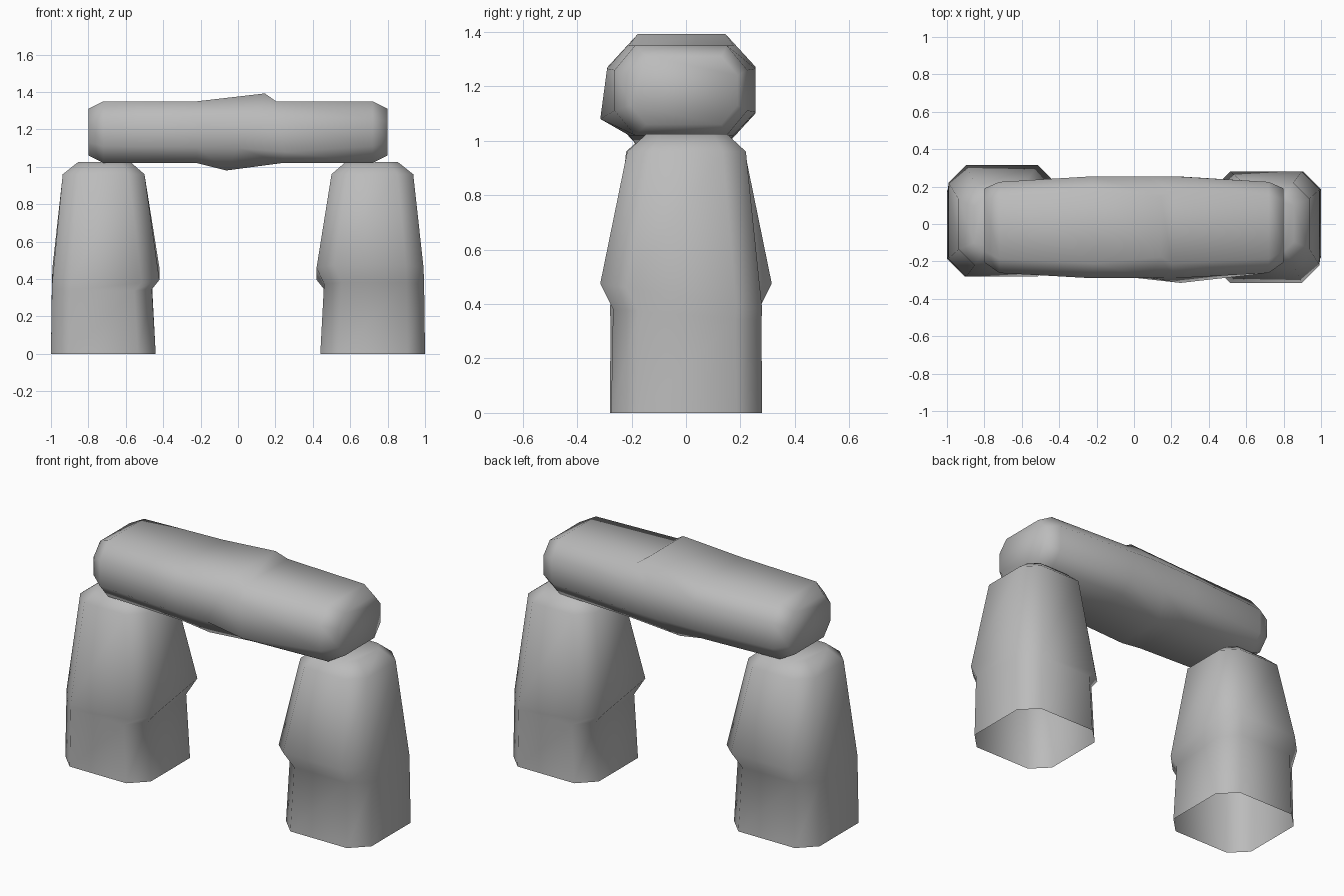
import bpy, bmesh, math
from mathutils import Vector, Matrix

cube = bpy.data.objects.get("Cube")
if cube:
    bpy.data.objects.remove(cube, do_unlink=True)

stone = bpy.data.materials.new("grey stone")
stone.use_nodes = True
GREY = (0.5, 0.5, 0.5, 1)
stone.diffuse_color = GREY
stone.node_tree.nodes["Principled BSDF"].inputs["Base Color"].default_value = GREY


def octagon(a0, a1, b0, b1, ca, cb):
    """Rectangle with cut corners, counter-clockwise."""
    return [(a1, b0 + cb), (a1, b1 - cb), (a1 - ca, b1), (a0 + ca, b1),
            (a0, b1 - cb), (a0, b0 + cb), (a0 + ca, b0), (a1 - ca, b0)]


def loft(name, rings, cap_start):
    """Skin a stack of rings into one smooth stone."""
    bm = bmesh.new()
    loops = [[bm.verts.new(p) for p in ring] for ring in rings]
    for low, high in zip(loops, loops[1:]):
        for i in range(len(low)):
            j = (i + 1) % len(low)
            bm.faces.new((low[i], low[j], high[j], high[i]))
    bm.faces.new(loops[-1])
    if cap_start:
        bm.faces.new(loops[0][::-1])
    mesh = bpy.data.meshes.new(name)
    bm.to_mesh(mesh)
    bm.free()
    mesh.materials.append(stone)
    obj = bpy.data.objects.new(name, mesh)
    bpy.context.collection.objects.link(obj)
    bpy.ops.object.select_all(action='DESELECT')
    obj.select_set(True)
    bpy.context.view_layer.objects.active = obj
    bpy.ops.object.shade_smooth_by_angle(angle=math.radians(65))
    return obj


# Upright stones: open below, pinched under a ledge that tilts to one side
def upright_ring(z, x0, x1, y0, y1, cut, tilt=0):
    return [Vector((x, y, z - tilt * y))
            for x, y in octagon(x0, x1, y0, y1, cut, cut)]


upright = [
    upright_ring(0, 0.44, 1.0, -0.275, 0.28, 0.095),
    upright_ring(0.36, 0.46, 0.995, -0.268, 0.277, 0.095, 0.08),
    upright_ring(0.425, 0.42, 0.992, -0.315, 0.28, 0.095, 0.16),
    upright_ring(0.96, 0.5, 0.937, -0.216, 0.22, 0.085),
    upright_ring(1.025, 0.575, 0.855, -0.145, 0.15, 0.05),
]
half_turn = Matrix.Rotation(math.pi, 3, 'Z')
loft("left_upright_stone", upright, False)
loft("right_upright_stone", [[half_turn @ p for p in r] for r in upright], False)


# Lintel stone: lies along x with a slanted swelling in the middle
def lintel_ring(x, y0, y1, z0, z1, cy, cz, slant=0):
    return [Vector((x + slant * (z - 1.185), y, z))
            for y, z in octagon(y0, y1, z0, z1, cy, cz)]


lintel = [
    lintel_ring(-0.8, -0.205, 0.19, 1.06, 1.31, 0.06, 0.07),
    lintel_ring(-0.72, -0.262, 0.225, 1.02, 1.35, 0.075, 0.09),
    lintel_ring(-0.22, -0.29, 0.255, 1.02, 1.35, 0.08, 0.085),
    lintel_ring(0.04, -0.287, 0.255, 0.98, 1.392, 0.11, 0.12, 0.5),
    lintel_ring(0.22, -0.29, 0.255, 1.02, 1.35, 0.08, 0.085, -0.1),
    lintel_ring(0.72, -0.262, 0.225, 1.02, 1.35, 0.075, 0.09),
    lintel_ring(0.8, -0.205, 0.19, 1.06, 1.31, 0.06, 0.07),
]
lintel[4][5] += Vector((0.02, -0.025, -0.025))  # lower front knob
loft("lintel_stone", lintel, True)
